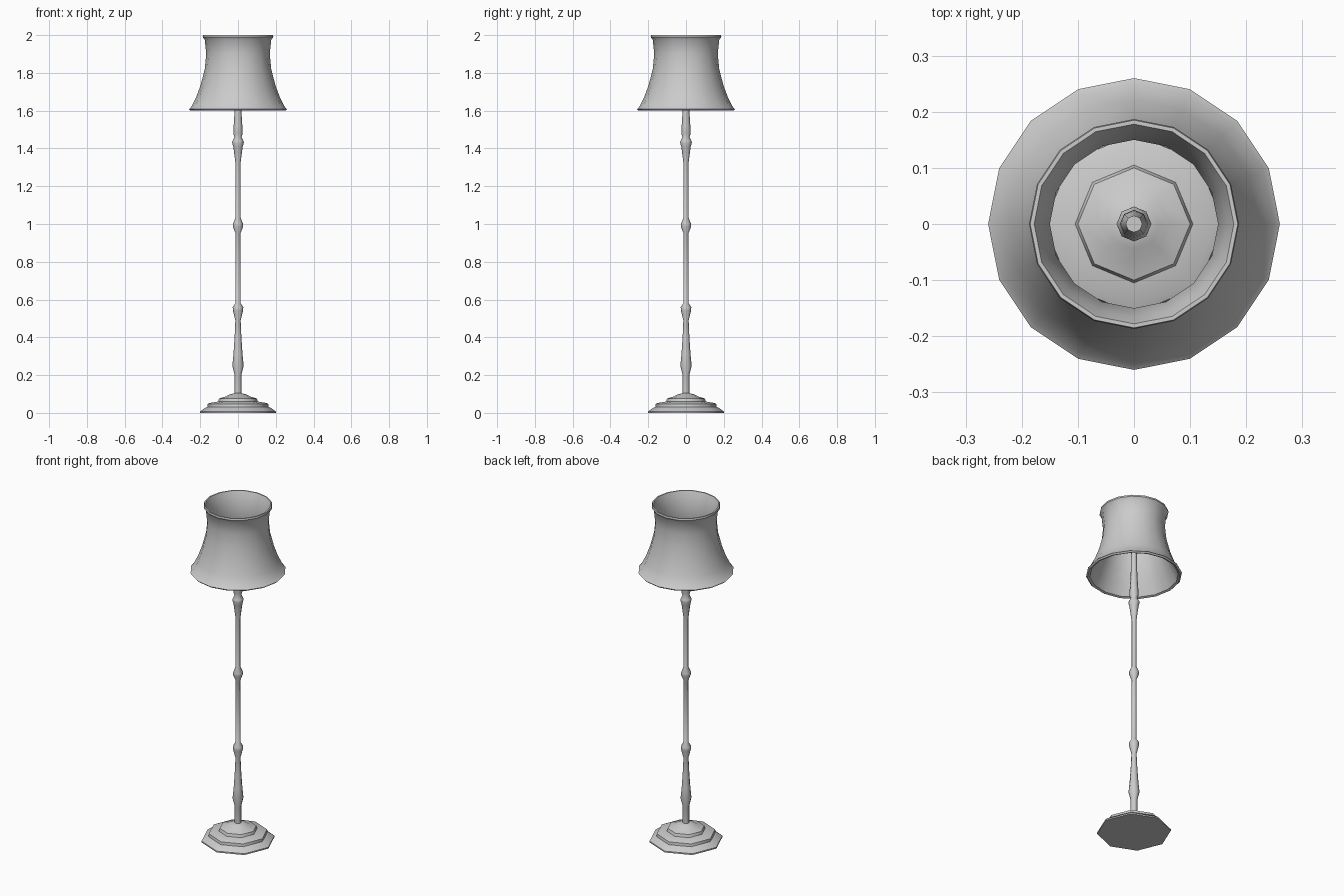
import bpy
import bmesh
from math import radians, cos, sin, tau

old = bpy.data.objects.get("Cube")
if old:
    bpy.data.objects.remove(old, do_unlink=True)

grey = bpy.data.materials.new("plain_grey")
grey.use_nodes = True
grey.diffuse_color = (0.6, 0.6, 0.6, 1)
grey.node_tree.nodes["Principled BSDF"].inputs["Base Color"].default_value = (0.6, 0.6, 0.6, 1)


def lathe(name, profile, sides, closed=False, angle=50):
    """Turn a (radius, height) profile around z, capped unless it is a closed loop."""
    bm = bmesh.new()
    rings = [[bm.verts.new((r * cos(tau * i / sides), r * sin(tau * i / sides), z))
              for i in range(sides)] for r, z in profile]
    pairs = list(zip(rings, rings[1:]))
    if closed:
        pairs.append((rings[-1], rings[0]))
    else:
        bm.faces.new(rings[0][::-1])
        bm.faces.new(rings[-1])
    for a, b in pairs:
        for i in range(sides):
            j = (i + 1) % sides
            bm.faces.new((a[i], a[j], b[j], b[i]))
    bmesh.ops.recalc_face_normals(bm, faces=bm.faces[:])
    mesh = bpy.data.meshes.new(name)
    bm.to_mesh(mesh)
    bm.free()
    mesh.materials.append(grey)
    obj = bpy.data.objects.new(name, mesh)
    bpy.context.collection.objects.link(obj)
    bpy.ops.object.select_all(action="DESELECT")
    obj.select_set(True)
    bpy.context.view_layer.objects.active = obj
    bpy.ops.object.shade_smooth_by_angle(angle=radians(angle))
    return obj


# Stepped octagonal foot
lathe("base", [(0.2, 0), (0.2, 0.008), (0.172, 0.028), (0.162, 0.032), (0.16, 0.048),
               (0.148, 0.053), (0.105, 0.06), (0.1, 0.076), (0.062, 0.088),
               (0.045, 0.098), (0.018, 0.104)], 8)

# Turned pole with knops, tapering up into the shade
lathe("pole", [(0.018, 0.09), (0.018, 0.2), (0.03, 0.25), (0.024, 0.31), (0.018, 0.4),
               (0.014, 0.49), (0.027, 0.54), (0.028, 0.56), (0.014, 0.58),
               (0.013, 0.95), (0.027, 0.985), (0.027, 1.0), (0.013, 1.035),
               (0.013, 1.32), (0.025, 1.41), (0.031, 1.43), (0.029, 1.44), (0.019, 1.46),
               (0.025, 1.48), (0.023, 1.52), (0.018, 1.6), (0.015, 1.8)], 8)

# Waisted shade: outer wall with rolled rims, then the inner wall
outer = [(0.252, 1.6), (0.26, 1.608), (0.25, 1.616), (0.222, 1.67), (0.198, 1.735),
         (0.176, 1.82), (0.168, 1.9), (0.176, 1.975), (0.187, 1.99), (0.185, 2.0)]
inner = [(0.178, 2.0), (0.166, 1.97), (0.15, 1.9), (0.158, 1.82),
         (0.182, 1.735), (0.208, 1.67), (0.24, 1.605)]
lathe("shade", outer + inner, 16, closed=True, angle=30)
